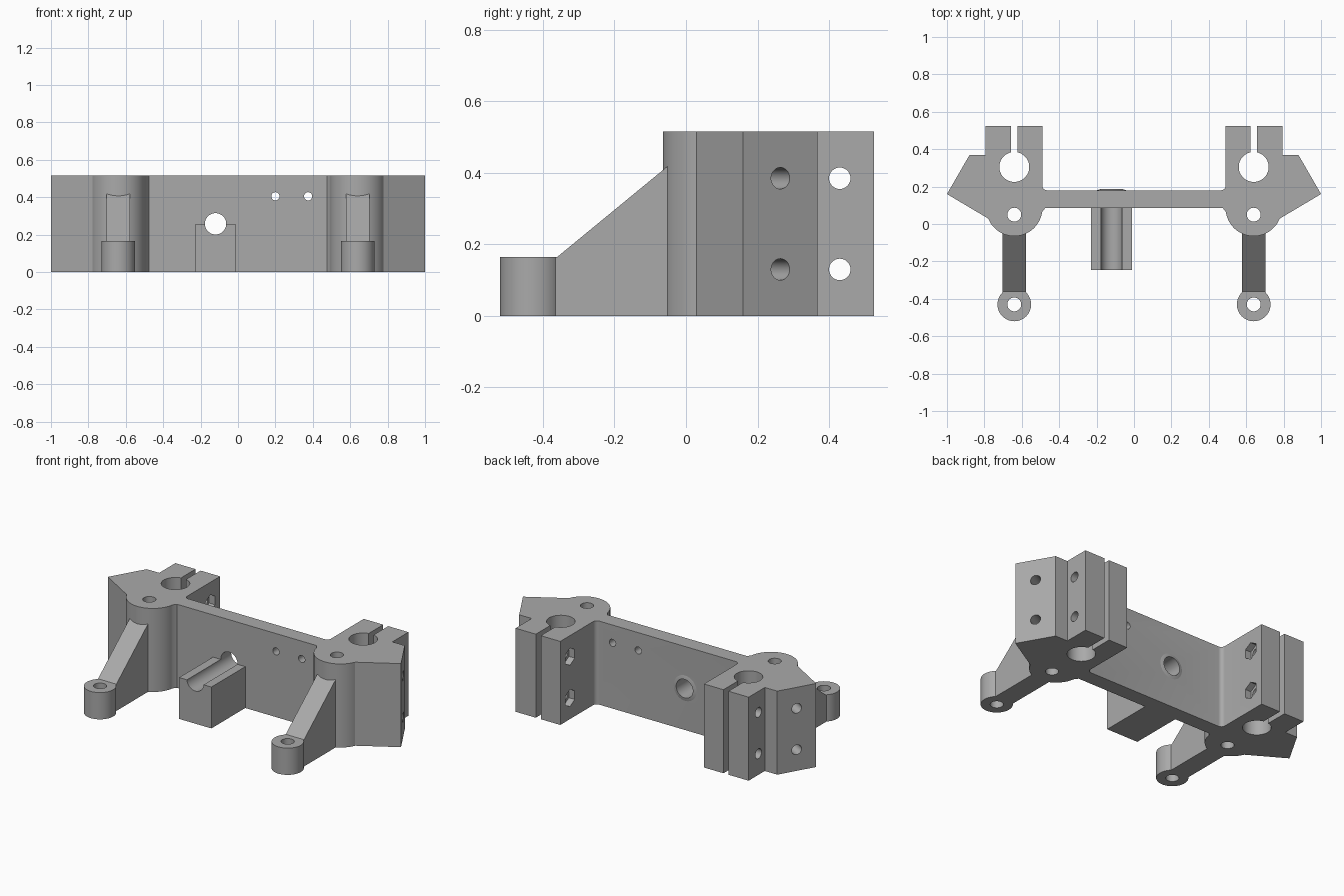
import bpy, bmesh
from math import cos, sin, radians
from mathutils import Vector, Matrix

if "Cube" in bpy.data.objects:
    bpy.data.objects.remove(bpy.data.objects["Cube"])

grey = bpy.data.materials.new("matte grey")
grey.use_nodes = True
COLOUR = (0.4, 0.4, 0.4, 1)
grey.diffuse_color = COLOUR
grey.node_tree.nodes["Principled BSDF"].inputs["Base Color"].default_value = COLOUR

H = 0.515        # height of the main body
POST = 0.64      # x of the two clamp posts
FOOT_Y = -0.43
FOOT_H = 0.165


def make(name, bm):
    bmesh.ops.recalc_face_normals(bm, faces=bm.faces)
    mesh = bpy.data.meshes.new(name)
    bm.to_mesh(mesh)
    bm.free()
    mesh.materials.append(grey)
    ob = bpy.data.objects.new(name, mesh)
    bpy.context.collection.objects.link(ob)
    return ob


def prism(name, points, sweep):
    bm = bmesh.new()
    face = bm.faces.new([bm.verts.new(p) for p in points])
    new = bmesh.ops.extrude_face_region(bm, geom=[face])["geom"]
    verts = [v for v in new if isinstance(v, bmesh.types.BMVert)]
    bmesh.ops.translate(bm, verts=verts, vec=sweep)
    return make(name, bm)


def box(name, x0, x1, y0, y1, z0, z1):
    return prism(name, [(x0, y0, z0), (x1, y0, z0), (x1, y1, z0), (x0, y1, z0)],
                 (0, 0, z1 - z0))


def rod(name, centre, axis, r, length, sides=48, r2=None):
    bm = bmesh.new()
    turn = Vector(axis).to_track_quat('Z', 'Y').to_matrix().to_4x4()
    bmesh.ops.create_cone(bm, cap_ends=True, segments=sides, radius1=r,
                          radius2=r if r2 is None else r2, depth=length,
                          matrix=Matrix.Translation(centre) @ turn)
    return make(name, bm)


def cut(ob, cutter):
    mod = ob.modifiers.new("cut", 'BOOLEAN')
    mod.operation = 'DIFFERENCE'
    mod.solver = 'EXACT'
    mod.object = cutter
    graph = bpy.context.evaluated_depsgraph_get()
    mesh = bpy.data.meshes.new_from_object(ob.evaluated_get(graph))
    ob.modifiers.clear()
    ob.data = mesh
    bpy.data.objects.remove(cutter)


def arc(cx, cy, r, a0, a1, n):
    angles = [radians(a0 + (a1 - a0) * i / n) for i in range(n + 1)]
    return [(cx + r * cos(a), cy + r * sin(a)) for a in angles]


# Main body: bridge wall, round lugs, angled wings and clamp blocks
half = [(0.475, 0.085)] + arc(POST, 0.085, 0.15, 188, 338, 32)
half += [(1, 0.16), (0.88, 0.368), (0.795, 0.368), (0.795, 0.525), (0.49, 0.525)]
half += arc(0.465, 0.205, 0.025, 0, -90, 6)
outline = half + [(-x, y) for x, y in reversed(half)]
body = prism("bracket_body", [(x, y, 0) for x, y in outline], (0, 0, H))
parts = [body]

# Clamp bores, slots, lug holes, cross bolts, nut pockets and wing holes
wing_normal = Vector((0.868, 0.496, 0))
for s in (-1, 1):
    x = s * POST
    cut(body, rod("bore", (x, 0.305, H / 2), (0, 0, 1), 0.08, 1))
    cut(body, box("slot", x - 0.017, x + 0.017, 0.33, 0.6, -0.1, 0.6))
    cut(body, rod("lug_hole", (x, 0.05, H / 2), (0, 0, 1), 0.037, 1))
    for z in (0.13, 0.385):
        cut(body, rod("bolt_hole", (x, 0.43, z), (1, 0, 0), 0.03, 0.5, 32))
        cut(body, rod("nut_pocket", (s * 0.49, 0.43, z), (1, 0, 0), 0.053, 0.08, 6))
        axis = Vector((s * wing_normal.x, wing_normal.y, 0))
        cut(body, rod("wing_hole", Vector((s * 0.94, 0.264, z)), axis, 0.03, 0.24, 32))

# Small holes through the bridge wall
for x in (0.2, 0.375):
    cut(body, rod("wall_hole", (x, 0.13, 0.405), (0, 1, 0), 0.022, 0.3, 32))

# Grooved cradle in front of the wall, and a shallow collar behind it
cradle = box("cradle", -0.23, -0.01, -0.245, 0.085, 0, 0.255)
collar = rod("hole_collar", (-0.12, 0.181, 0.258), (0, 1, 0), 0.09, 0.01, 48, 0.06)
for ob in (body, cradle, collar):
    cut(ob, rod("groove", (-0.12, 0, 0.258), (0, 1, 0), 0.057, 1))
parts += [cradle, collar]

# Front feet with sloping ribs
profile = [(-0.375, 0), (-0.375, FOOT_H), (-0.36, FOOT_H), (-0.04, 0.428), (-0.04, 0)]
for side, x in (("right", -POST), ("left", POST)):
    foot = rod(side + "_foot", (x, FOOT_Y, FOOT_H / 2), (0, 0, 1), 0.09, FOOT_H)
    cut(foot, rod("foot_hole", (x, FOOT_Y, 0), (0, 0, 1), 0.037, 1))
    rib = prism(side + "_rib", [(x - 0.0625, y, z) for y, z in profile], (0.125, 0, 0))
    parts += [foot, rib]

# Smooth the round walls, keep the edges crisp
bpy.ops.object.select_all(action='DESELECT')
for ob in parts:
    ob.select_set(True)
bpy.context.view_layer.objects.active = body
bpy.ops.object.shade_smooth_by_angle(angle=radians(30))
